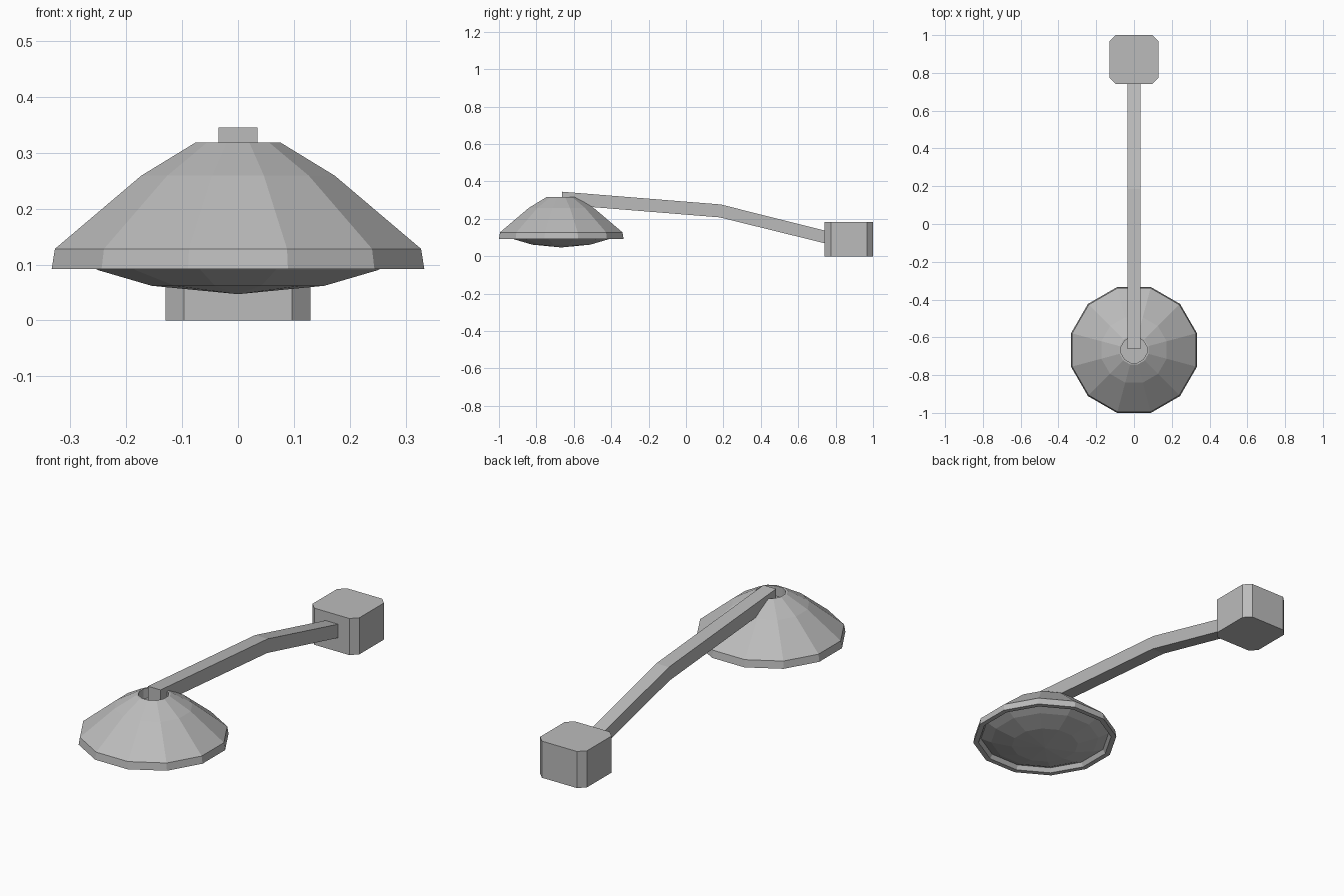
import bpy, bmesh, math

if "Cube" in bpy.data.objects:
    bpy.data.objects.remove(bpy.data.objects["Cube"])

grey = bpy.data.materials.new("plain grey")
grey.diffuse_color = (0.5, 0.5, 0.5, 1)
grey.use_nodes = True
grey.node_tree.nodes["Principled BSDF"].inputs["Base Color"].default_value = grey.diffuse_color


def finish(name, bm):
    bmesh.ops.recalc_face_normals(bm, faces=bm.faces)
    mesh = bpy.data.meshes.new(name)
    bm.to_mesh(mesh)
    bm.free()
    mesh.materials.append(grey)
    obj = bpy.data.objects.new(name, mesh)
    bpy.context.collection.objects.link(obj)
    return obj


def prism(name, outline, offset, place):
    """Extrude a flat outline; place maps its 2D points to 3D."""
    bm = bmesh.new()
    face = bm.faces.new([bm.verts.new(place(a, b)) for a, b in outline])
    ext = bmesh.ops.extrude_face_region(bm, geom=[face])
    verts = [v for v in ext["geom"] if isinstance(v, bmesh.types.BMVert)]
    bmesh.ops.translate(bm, verts=verts, vec=offset)
    return finish(name, bm)


def lathe(name, profile, centre_y, sides=12):
    """Revolve (radius, z) points; a zero radius closes to a point."""
    bm = bmesh.new()
    rings = []
    for r, z in profile:
        if r == 0:
            rings.append([bm.verts.new((0, centre_y, z))] * sides)
            continue
        angles = [2 * math.pi * (k + 0.5) / sides for k in range(sides)]
        rings.append([bm.verts.new((r * math.cos(a), centre_y + r * math.sin(a), z))
                      for a in angles])
    for low, high in zip(rings, rings[1:]):
        for k in range(sides):
            n = (k + 1) % sides
            quad = list(dict.fromkeys([low[k], low[n], high[n], high[k]]))
            bm.faces.new(quad)
    return finish(name, bm)


# Wall block with chamfered upright edges
w, c, back, front = 0.13, 0.033, 1.0, 0.741
block = [(-w + c, front), (w - c, front), (w, front + c), (w, back - c),
         (w - c, back), (-w + c, back), (-w, back - c), (-w, front + c)]
prism("mounting_block", block, (0, 0, 0.183), lambda x, y: (x, y, 0))

# Bent square arm
arm = [(-0.662, 0.345), (0.185, 0.277), (0.76, 0.133),
       (0.76, 0.065), (0.18, 0.208), (-0.662, 0.276)]
prism("arm", arm, (0.07, 0, 0), lambda y, z: (-0.035, y, z))

# Lamp shade with recessed top, thick rim and bulging lens underneath
shade = [(0, 0.268), (0.07, 0.268), (0.07, 0.318), (0.079, 0.318),
         (0.179, 0.259), (0.339, 0.128), (0.345, 0.092), (0.32, 0.092),
         (0.308, 0.113)]
lathe("lamp_shade", shade, -0.667)
lens = [(0.308, 0.113), (0.259, 0.09), (0.16, 0.062), (0, 0.047)]
lathe("lens", lens, -0.667)
